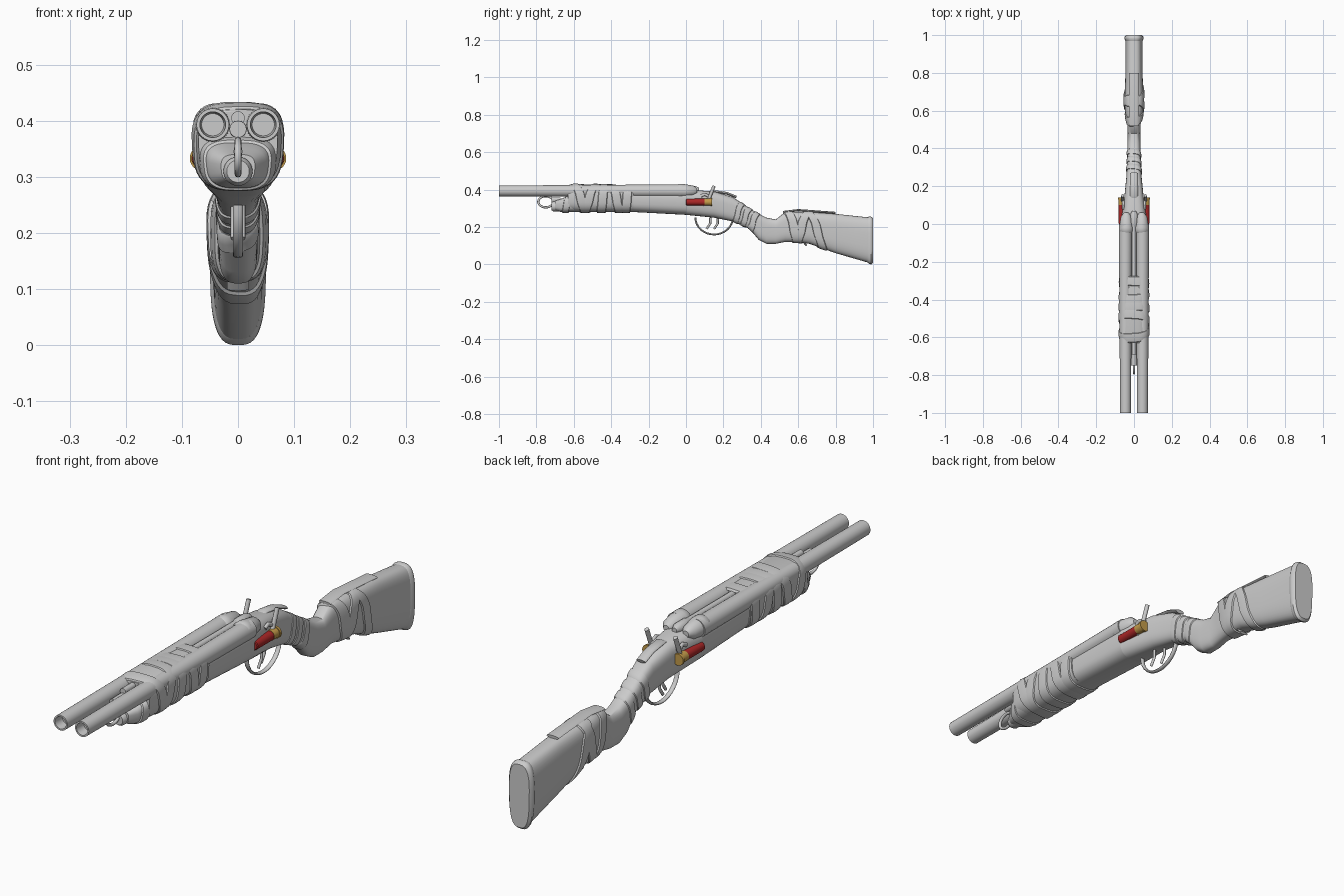
import bpy, bmesh, math
from mathutils import Vector

if "Cube" in bpy.data.objects:
    bpy.data.objects.remove(bpy.data.objects["Cube"])


def material(name, *rgb):
    m = bpy.data.materials.new(name)
    m.use_nodes = True
    m.diffuse_color = (*rgb, 1)
    m.node_tree.nodes["Principled BSDF"].inputs["Base Color"].default_value = (*rgb, 1)
    return m


GREY = material("plain grey", .6, .6, .6)
RED = material("shell red", .4, .02, .02)
BRASS = material("shell brass", .55, .33, .07)


def circle(sides):
    """Cosine and sine pairs around a full turn."""
    angles = [math.tau * i / sides for i in range(sides)]
    return [(math.cos(a), math.sin(a)) for a in angles]


def skin(name, rings, mat=GREY, caps=True, closed=False):
    """Bridge a sequence of point rings into one smooth-shaded mesh."""
    bm = bmesh.new()
    loops = [[bm.verts.new(point) for point in ring] for ring in rings]
    pairs = list(zip(loops, loops[1:]))
    if closed:
        pairs.append((loops[-1], loops[0]))
    elif caps:
        bm.faces.new(loops[0])
        bm.faces.new(loops[-1])
    for near, far in pairs:
        for i in range(len(near)):
            bm.faces.new((near[i - 1], near[i], far[i], far[i - 1]))
    bmesh.ops.recalc_face_normals(bm, faces=bm.faces)
    mesh = bpy.data.meshes.new(name)
    bm.to_mesh(mesh)
    bm.free()
    mesh.materials.append(mat)
    part = bpy.data.objects.new(name, mesh)
    bpy.context.collection.objects.link(part)
    bpy.ops.object.select_all(action='DESELECT')
    part.select_set(True)
    bpy.context.view_layer.objects.active = part
    bpy.ops.object.shade_smooth_by_angle(angle=math.radians(40))


def lathe(name, x, z, profile, mat=GREY):
    """Turned part along y; the profile lists (y, radius)."""
    skin(name, [[(x + radius * c, y, z + radius * s) for c, s in circle(24)]
                for y, radius in profile], mat)


def sweep(name, x, path, width, thick, closed=False):
    """Rod of elliptical section following a (y, z) path in the plane at x."""
    rings, last = [], len(path) - 1
    for i, (y, z) in enumerate(path):
        before = path[i - 1] if closed or i > 0 else path[i]
        after = path[i + 1] if i < last else path[0 if closed else last]
        along = (Vector(after) - Vector(before)).normalized()
        rings.append([(x + width * c, y - along.y * thick * s, z + along.x * thick * s)
                      for c, s in circle(12)])
    skin(name, rings, closed=closed)


def station(shape, y):
    """Interpolated bottom, top and half width of a body shape."""
    if y <= shape[0][0]:
        return shape[0][1:]
    for near, far in zip(shape, shape[1:]):
        if y <= far[0]:
            t = (y - near[0]) / (far[0] - near[0])
            return [a + (b - a) * t for a, b in zip(near[1:], far[1:])]
    return shape[-1][1:]


def outline(shape, y, grow=0, tilt=0):
    """Rounded-box section of a shape, a little wider at the top."""
    points = []
    for c, s in circle(40):
        u = math.copysign(abs(c) ** (2 / 3), c)
        v = math.copysign(abs(s) ** (2 / 3), s)
        depth = y + tilt * (s - c / 3)
        low, top, width = station(shape, depth)
        points.append(((width + grow) * u * (1 + .05 * v), depth,
                       (low + top) / 2 + ((top - low) / 2 + grow) * v))
    return points


def body(name, shape):
    skin(name, [outline(shape, row[0]) for row in shape])


def band(name, shape, start, length, tilt, grow=.004):
    """Strip of cloth lying over a body shape."""
    lift = [(0, -grow), (.1, grow), (.5, grow * 1.3), (.9, grow), (1, -grow)]
    skin(name, [outline(shape, start + length * t, g, tilt) for t, g in lift], caps=False)


# Forend and its rounded nose
forend = [(-.7, .29, .34, .03), (-.67, .28, .35, .05), (-.62, .28, .37, .065),
          (-.28, .28, .4, .07), (0, .265, .4, .07)]
body("forend", forend)
band("nose_band", forend, -.655, .04, .01)
lathe("forend_nose", 0, .31, [(-.72, .02), (-.71, .026), (-.66, .026)])
sweep("ring_lug", 0, [(-.72, .345), (-.67, .345)], .008, .014)
sweep("sling_ring", 0, [(-.75 + .04 * c, .335 + .03 * s) for c, s in circle(24)],
      .006, .006, closed=True)

# Cloth wrap around barrels and forend
wrap = [(-.63, .285, .42, .07), (-.59, .28, .43, .077), (-.28, .28, .42, .075)]
body("cloth_wrap", wrap)
for i, tilt in enumerate((-.03, .03, .01, -.02, .01)):
    band(f"wrap_band_{i}", wrap, -.6 + .065 * i, .055, tilt)

# Receiver, wrist and stock in one flowing shape
stock = [(0, .265, .4, .07), (.15, .25, .39, .05), (.25, .23, .36, .04),
         (.34, .19, .3, .035), (.39, .13, .27, .035), (.43, .11, .25, .035),
         (.48, .11, .24, .033), (.53, .12, .28, .035), (.6, .12, .28, .048),
         (.66, .11, .28, .05), (.8, .06, .27, .045), (.99, .005, .25, .045)]
body("receiver_and_stock", stock)
skin("butt_plate", [outline(stock, y, grow) for y, grow in
                    ((.97, 0), (.98, .005), (.99, .005), (1, -.003))])

# Cloth strips on the wrist and stock, with loose ends
for i in range(3):
    band(f"wrist_band_{i}", stock, .27 + .04 * i, .03, .02, .003)
for i, tilt in enumerate((-.025, .03, -.04)):
    band(f"stock_band_{i}", stock, .54 + .06 * i, .055, tilt, .005)
sweep("cloth_flap", 0, [(.52, .28), (.6, .29), (.8, .275)], .026, .006)
sweep("cloth_tail", 0, [(.62, .13), (.645, .1)], .02, .005)

# Top lever and the rib, filler and breech between the barrels
sweep("top_lever", 0, [(.13, .38), (.15, .39), (.22, .38), (.27, .36)], .02, .007)
lathe("barrel_filler", 0, .385, [(-.75, .015), (0, .02)])
lathe("barrel_rib", 0, .405, [(-.69, .012), (0, .012)])
lathe("breech_block", 0, .4, [(-.02, .015), (0, .02), (.05, .02), (.07, .01)])

for side, s in (("left", 1), ("right", -1)):
    # Barrel with a shallow bore, and the fence behind it
    lathe(side + "_barrel", s * .045, .393, [(-.96, .02), (-1, .023), (-1, .029),
                                             (-.6, .031), (0, .035)])
    lathe(side + "_fence", s * .041, .393, [(-.05, .03), (-.04, .038), (-.02, .038),
                                            (.04, .028), (.06, .012)])
    # Hammer
    sweep(side + "_hammer", s * .06, [(.09, .32), (.12, .34), (.13, .37), (.15, .42)],
          .008, .009)
    sweep(side + "_hammer_nose", s * .056, [(.13, .36), (.1, .375), (.08, .365)],
          .007, .008)
    # Spare shell on the side plate
    lathe(side + "_shell_case", s * .064, .333, [(0, .015), (.003, .018), (.1, .018)], RED)
    lathe(side + "_shell_base", s * .064, .333, [(.1, .019), (.13, .019), (.13, .022),
                                                 (.14, .022)], BRASS)

# Triggers and guard
guard = [(.15 - .1 * c, .25 - .09 * s) for c, s in circle(32) if s > -.1]
sweep("trigger_guard", 0, guard, .009, .005)
for i, x in enumerate((.008, -.008)):
    y = .13 + .04 * i
    sweep(f"trigger_{i}", x, [(y, .25), (y, .22), (y - .02, .19)], .005, .006)
